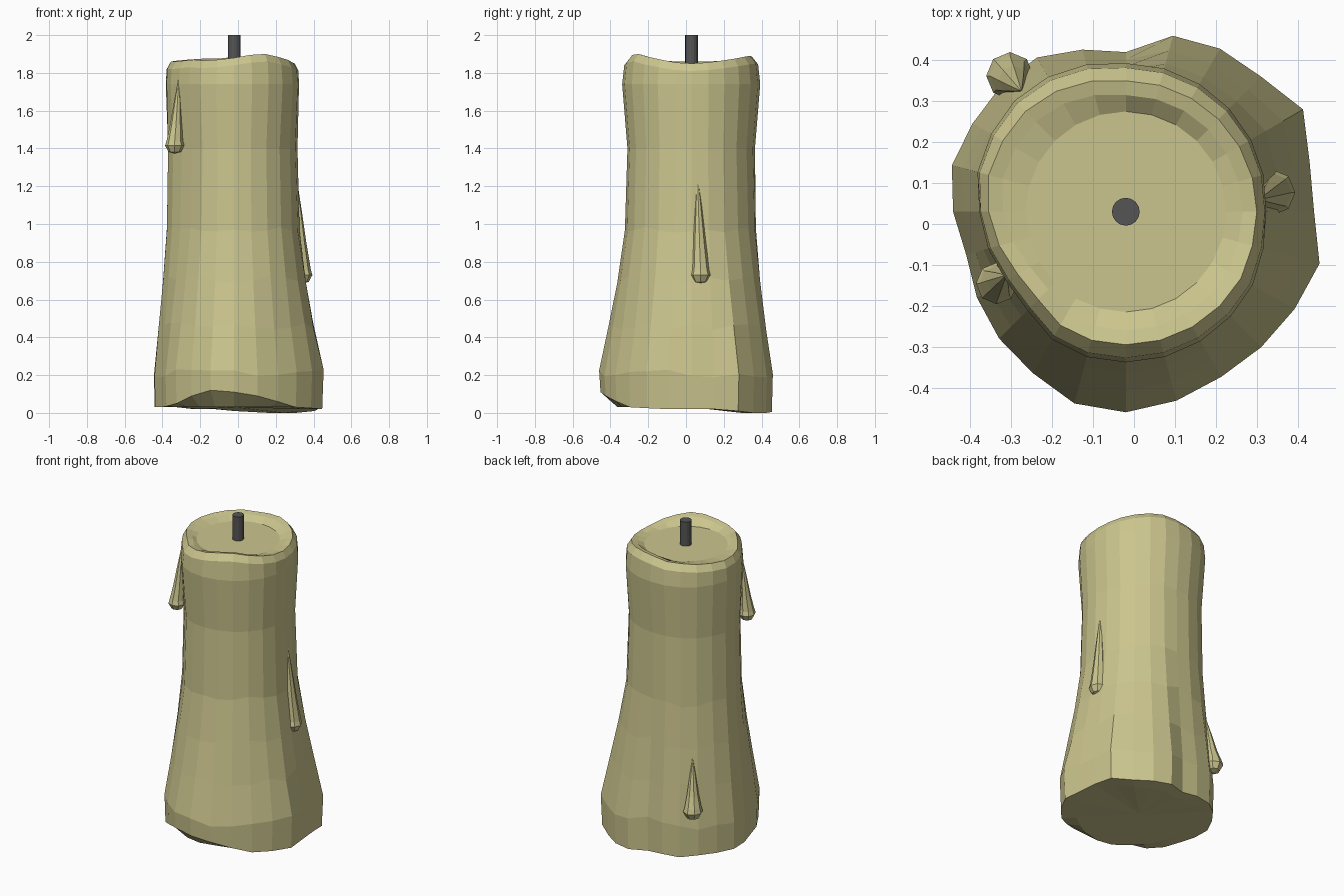
import bpy, bmesh, math, random
from mathutils import Vector

if "Cube" in bpy.data.objects:
    bpy.data.objects.remove(bpy.data.objects["Cube"])

random.seed(4)
CX, CY, N = -0.02, 0.03, 24


def material(name, color):
    m = bpy.data.materials.new(name)
    m.diffuse_color = (*color, 1)
    m.use_nodes = True
    m.node_tree.nodes["Principled BSDF"].inputs["Base Color"].default_value = m.diffuse_color
    return m


wax = material("wax", (0.60, 0.56, 0.27))
char = material("charred_wick", (0.09, 0.09, 0.09))


def finish(bm, name, mat):
    bmesh.ops.recalc_face_normals(bm, faces=bm.faces)
    me = bpy.data.meshes.new(name)
    bm.to_mesh(me)
    bm.free()
    me.materials.append(mat)
    ob = bpy.data.objects.new(name, me)
    bpy.context.collection.objects.link(ob)
    return ob


def loft(name, rings, mat, start=None, end=None):
    """Skin closed rings of points; ends are a fan to a point or one flat face."""
    bm = bmesh.new()
    rows = [[bm.verts.new(p) for p in r] for r in rings]
    n = len(rows[0])
    for a, b in zip(rows, rows[1:]):
        for i in range(n):
            j = (i + 1) % n
            bm.faces.new((a[i], a[j], b[j], b[i]))
    for row, tip in ((rows[0], start), (rows[-1], end)):
        if tip is None:
            bm.faces.new(row)
        else:
            v = bm.verts.new(tip)
            for i in range(n):
                bm.faces.new((row[i], row[(i + 1) % n], v))
    return finish(bm, name, mat)


# Outlines every 15 degrees from +x: spread foot, narrow shaft, rim and foot heights
foot = [.46, .465, .50, .467, .46, .445, .39, .41, .435, .433, .432, .44,
        .422, .404, .42, .438, .455, .485, .49, .478, .466, .468, .476, .49]
shaft = [.335, .335, .335, .335, .335, .335, .335, .345, .355, .362, .362, .362,
         .35, .335, .32, .318, .335, .34, .34, .34, .34, .34, .34, .335]
rim_z = [1.85, 1.855, 1.865, 1.875, 1.885, 1.89, 1.885, 1.875, 1.875, 1.87, 1.865, 1.86,
         1.86, 1.86, 1.865, 1.87, 1.865, 1.87, 1.88, 1.895, 1.90, 1.885, 1.87, 1.855]
foot_z = [.02, .02, .01, 0, 0, .005, .01, .02, .02, .03, .03, .03,
          .03, .03, .035, .05, .09, .12, .11, .09, .06, .03, .025, .02]


def ring(radius, height):
    out = []
    for i in range(N):
        a = math.tau * i / N
        r = radius(i)
        out.append((CX + r * math.cos(a), CY + r * math.sin(a), height(i)))
    return out


def blend(w):
    return lambda i: shaft[i] + w * (foot[i] - shaft[i])


def wobble(z, amount=0.025):
    return lambda i: z + random.uniform(-amount, amount)


def flare(i):
    return 0.008 + 0.02 * abs(math.sin(math.tau * i / N))


# Candle body: underside, flared foot, shaft, lip and melted pool
rings = [
    ring(lambda i: foot[i] * 0.8, lambda i: min(foot_z[i], 0.03)),
    ring(blend(0.95), lambda i: foot_z[i]),
    ring(blend(1.0), wobble(0.21)),
    ring(blend(0.66), wobble(0.46)),
    ring(blend(0.36), wobble(0.71)),
    ring(blend(0.09), wobble(0.97, 0.015)),
    ring(blend(0.0), lambda i: 1.40),
    ring(lambda i: shaft[i] + flare(i), lambda i: 1.74),
    ring(lambda i: shaft[i] + flare(i) * 0.6, lambda i: rim_z[i] - 0.04),
    ring(lambda i: shaft[i] - 0.015, lambda i: rim_z[i]),
    ring(lambda i: shaft[i] - 0.05, lambda i: rim_z[i] - 0.008),
    ring(lambda i: 0.245, lambda i: 1.845),
]
loft("candle_body", rings, wax, start=(CX, CY, 0.03))


# Wax drips: faceted teardrops running down the side
def drip(name, bulb, apex, r, sides=8):
    bulb, apex = Vector(bulb), Vector(apex)
    bottom = bulb - Vector((0, 0, r * 0.85))
    axis = apex - bulb
    prof = [(-0.65, 0.65), (0, 1.0), (0.5, 0.85)]
    centres = [(bulb + Vector((0, 0, r * k)), r * s) for k, s in prof]
    centres += [(bulb + axis * t, r * s) for t, s in ((0.3, 0.62), (0.65, 0.33))]
    rows = [[c + Vector((q * math.cos(math.tau * k / sides),
                         q * math.sin(math.tau * k / sides), 0))
             for k in range(sides)] for c, q in centres]
    loft(name, rows, wax, start=bottom, end=apex)


drip("drip_front_left", (-0.335, -0.145, 1.415), (-0.312, -0.125, 1.79), 0.051)
drip("drip_right", (0.338, 0.077, 0.73), (0.305, 0.06, 1.28), 0.056)
drip("drip_back_left", (-0.303, 0.362, 0.32), (-0.275, 0.325, 0.65), 0.058)

# Wick
bm = bmesh.new()
bmesh.ops.create_cone(bm, cap_ends=True, segments=16, radius1=0.034, radius2=0.034, depth=0.18)
bmesh.ops.translate(bm, verts=bm.verts, vec=(CX, CY, 1.91))
finish(bm, "wick", char)
